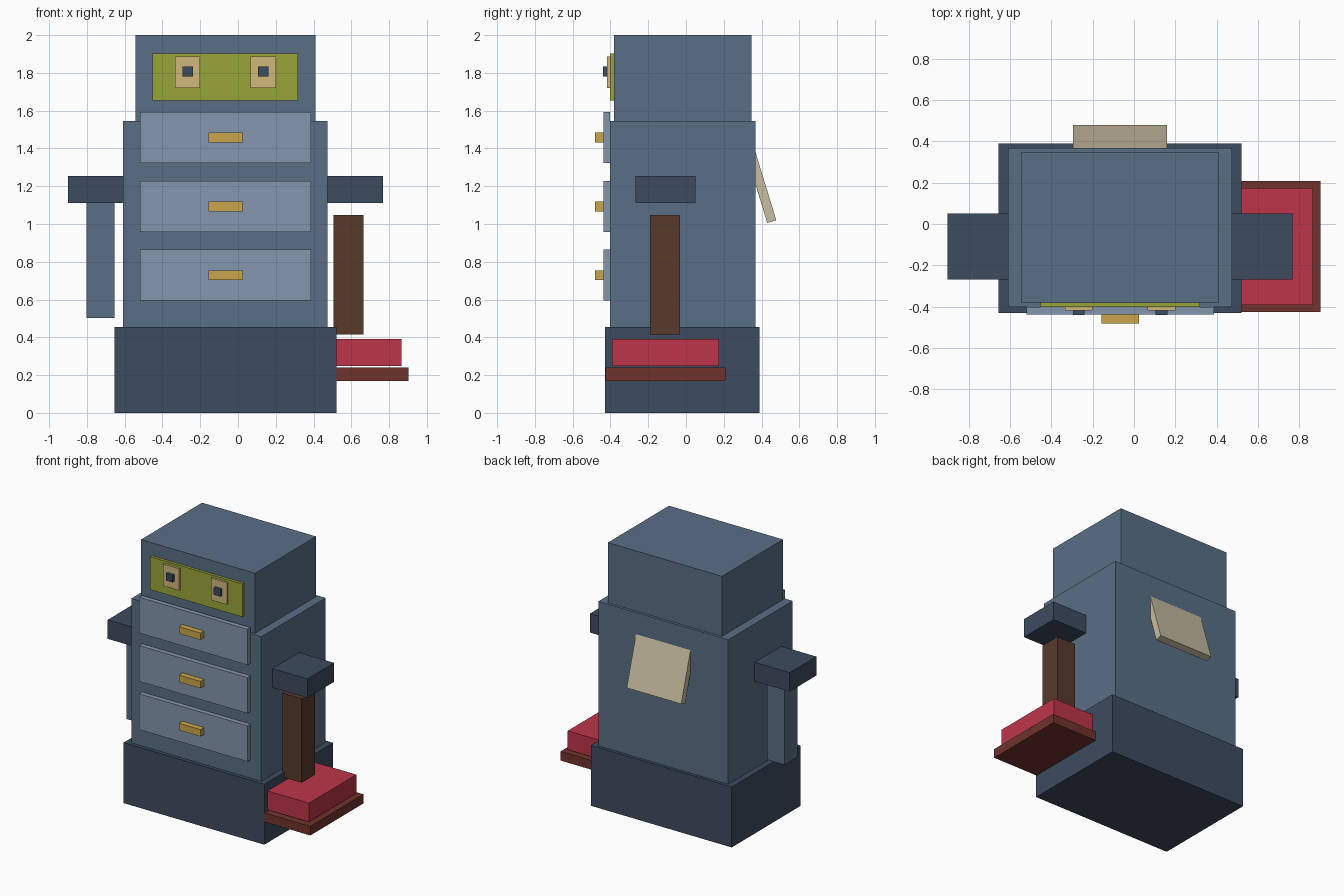
import bpy
import math
from mathutils import Matrix, Vector

if "Cube" in bpy.data.objects:
    bpy.data.objects.remove(bpy.data.objects["Cube"])


def material(name, hex_code):
    """Flat colour from an sRGB hex code, stored as linear values."""
    rgb = [int(hex_code[i:i + 2], 16) / 255 for i in (0, 2, 4)]
    lin = [c / 12.92 if c <= 0.04045 else ((c + 0.055) / 1.055) ** 2.4 for c in rgb]
    m = bpy.data.materials.new(name)
    m.diffuse_color = (*lin, 1)
    m.use_nodes = True
    m.node_tree.nodes["Principled BSDF"].inputs["Base Color"].default_value = m.diffuse_color
    return m


NAVY = material("dark navy", "3D4B5F")
BLUE = material("slate blue", "5A6F86")
PALE = material("pale blue", "8496AC")
OLIVE = material("olive green", "98A53A")
TAN = material("tan", "D0B97B")
GOLD = material("gold", "CBA54C")
CREAM = material("cream", "C8BDA1")
RED = material("crimson", "BD354A")
MAROON = material("maroon", "71332D")
BROWN = material("brown", "583A2C")


def box(name, x, y, z, mat):
    """Box from its (min, max) ranges along each axis."""
    bpy.ops.mesh.primitive_cube_add(size=1)
    ob = bpy.context.object
    ob.name = ob.data.name = name
    size = Vector(r[1] - r[0] for r in (x, y, z))
    mid = Vector((r[0] + r[1]) / 2 for r in (x, y, z))
    ob.data.transform(Matrix.Diagonal(size).to_4x4())
    ob.location = mid
    ob.data.materials.append(mat)
    return ob


CX = -0.067  # middle of the cabinet


def centred(half, mid=CX):
    return (mid - half, mid + half)


# Stacked cabinet: base, body, head
box("base", centred(0.588), (-0.43, 0.39), (0, 0.456), NAVY)
box("body", centred(0.542), (-0.402, 0.367), (0.456, 1.546), BLUE)
box("head", centred(0.476), (-0.381, 0.347), (1.546, 2.0), BLUE)

# Face
box("face_panel", centred(0.385), (-0.402, -0.381), (1.654, 1.903), OLIVE)
for side, s in (("left", -1), ("right", 1)):
    ex = CX + s * 0.2
    box(side + "_eye", centred(0.067, ex), (-0.418, -0.402), (1.721, 1.886), TAN)
    box(side + "_pupil", centred(0.028, ex), (-0.44, -0.418), (1.78, 1.833), NAVY)

# Drawers with handles
for i, z in enumerate((0.729, 1.093, 1.458), 1):
    box(f"drawer_{i}", centred(0.453), (-0.438, -0.402), (z - 0.135, z + 0.135), PALE)
    box(f"drawer_handle_{i}", centred(0.09), (-0.481, -0.438), (z - 0.026, z + 0.026), GOLD)

# Shoulders and arms
for side, s in (("left", -1), ("right", 1)):
    box(side + "_shoulder", centred(0.156, CX + s * 0.678), (-0.268, 0.05), (1.112, 1.255), NAVY)
box("left_arm", (-0.801, -0.655), (-0.185, -0.03), (0.502, 1.112), BLUE)
box("right_arm", (0.506, 0.664), (-0.19, -0.031), (0.414, 1.048), BROWN)

# Cushion on a tray, partly sunk in the base
box("cushion", (0.30, 0.866), (-0.391, 0.174), (0.249, 0.391), RED)
box("cushion_tray", (0.268, 0.902), (-0.426, 0.208), (0.17, 0.239), MAROON)

# Tilted plate leaning out of the back
a, length, thick = math.radians(17), 0.40, 0.05
up = Vector((0, -math.sin(a), math.cos(a)))
inward = Vector((0, -math.cos(a), -math.sin(a)))
plate = box("back_plate", (-0.295, 0.16), centred(thick / 2, 0), centred(length / 2, 0), CREAM)
plate.location = Vector((CX, 0.478, 1.02)) + up * length / 2 + inward * thick / 2
plate.rotation_euler.x = a
